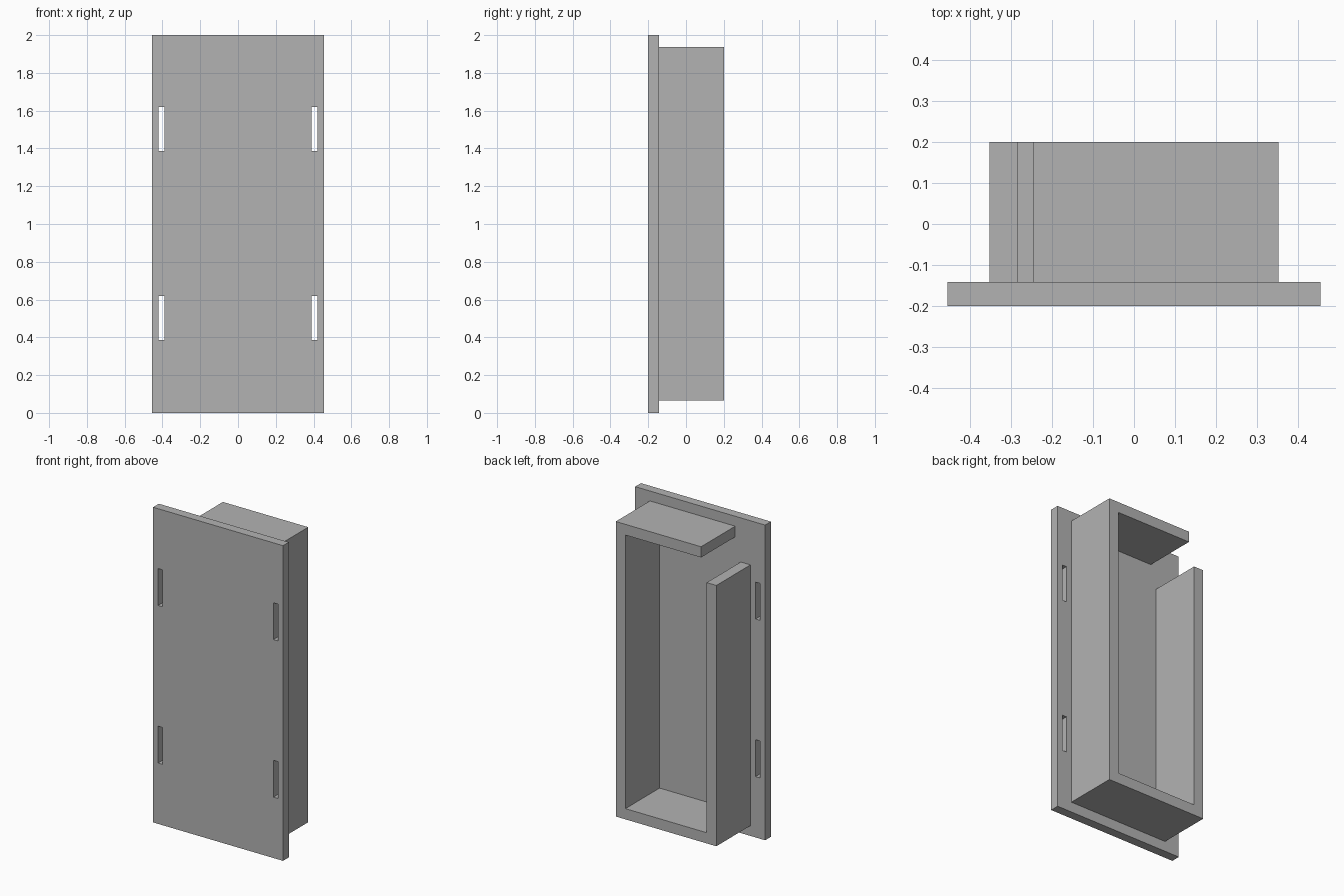
import bpy
import bmesh
from mathutils import Vector

cube = bpy.data.objects.get("Cube")
if cube:
    bpy.data.objects.remove(cube, do_unlink=True)

grey = bpy.data.materials.new("plain grey")
grey.use_nodes = True
colour = (0.45, 0.45, 0.45, 1)
grey.diffuse_color = colour
grey.node_tree.nodes["Principled BSDF"].inputs["Base Color"].default_value = colour

FRONT, JOIN, BACK = -0.2, -0.142, 0.2


def extrude_profile(name, points, y0, y1):
    """Solid made by sweeping an x-z outline from y0 to y1."""
    bm = bmesh.new()
    face = bm.faces.new([bm.verts.new((x, y0, z)) for x, z in points])
    swept = bmesh.ops.extrude_face_region(bm, geom=[face])["geom"]
    verts = [v for v in swept if isinstance(v, bmesh.types.BMVert)]
    bmesh.ops.translate(bm, verts=verts, vec=Vector((0, y1 - y0, 0)))
    bmesh.ops.recalc_face_normals(bm, faces=bm.faces)
    mesh = bpy.data.meshes.new(name)
    bm.to_mesh(mesh)
    bm.free()
    mesh.materials.append(grey)
    obj = bpy.data.objects.new(name, mesh)
    bpy.context.collection.objects.link(obj)
    return obj


def rectangle(x0, x1, z0, z1):
    return [(x0, z0), (x1, z0), (x1, z1), (x0, z1)]


# Front plate with four strap slots cut through it
half_plate = 0.456
plate = extrude_profile("front_plate", rectangle(-half_plate, half_plate, 0, 2), FRONT, JOIN)
for side in (-1, 1):
    for level, z in (("lower", 0.503), ("upper", 1.503)):
        x = side * 0.405
        cutter = extrude_profile(f"{level}_slot_cutter",
                                 rectangle(x - 0.016, x + 0.016, z - 0.117, z + 0.117),
                                 FRONT - 0.1, JOIN + 0.1)
        cutter.hide_render = True
        cutter.hide_set(True)
        cut = plate.modifiers.new("slot", "BOOLEAN")
        cut.operation = "DIFFERENCE"
        cut.solver = "EXACT"
        cut.object = cutter

# Apply the cuts and remove the cutters
bpy.context.view_layer.update()
cut_mesh = bpy.data.meshes.new_from_object(
    plate.evaluated_get(bpy.context.evaluated_depsgraph_get()))
cutters = [m.object for m in plate.modifiers]
plate.modifiers.clear()
plate.data = cut_mesh
for cutter in cutters:
    bpy.data.objects.remove(cutter, do_unlink=True)

# Open-backed box wall, broken by a gap at one upper corner
half, wall = 0.353, 0.068
bottom, top = 0.065, 1.937
short_top, gap_x = 1.72, -0.246
inner = half - wall
extrude_profile("box_wall", [
    (-half, short_top), (-half, bottom), (half, bottom), (half, top),
    (gap_x, top), (gap_x, top - wall), (inner, top - wall),
    (inner, bottom + wall), (-inner, bottom + wall), (-inner, short_top),
], JOIN, BACK)
